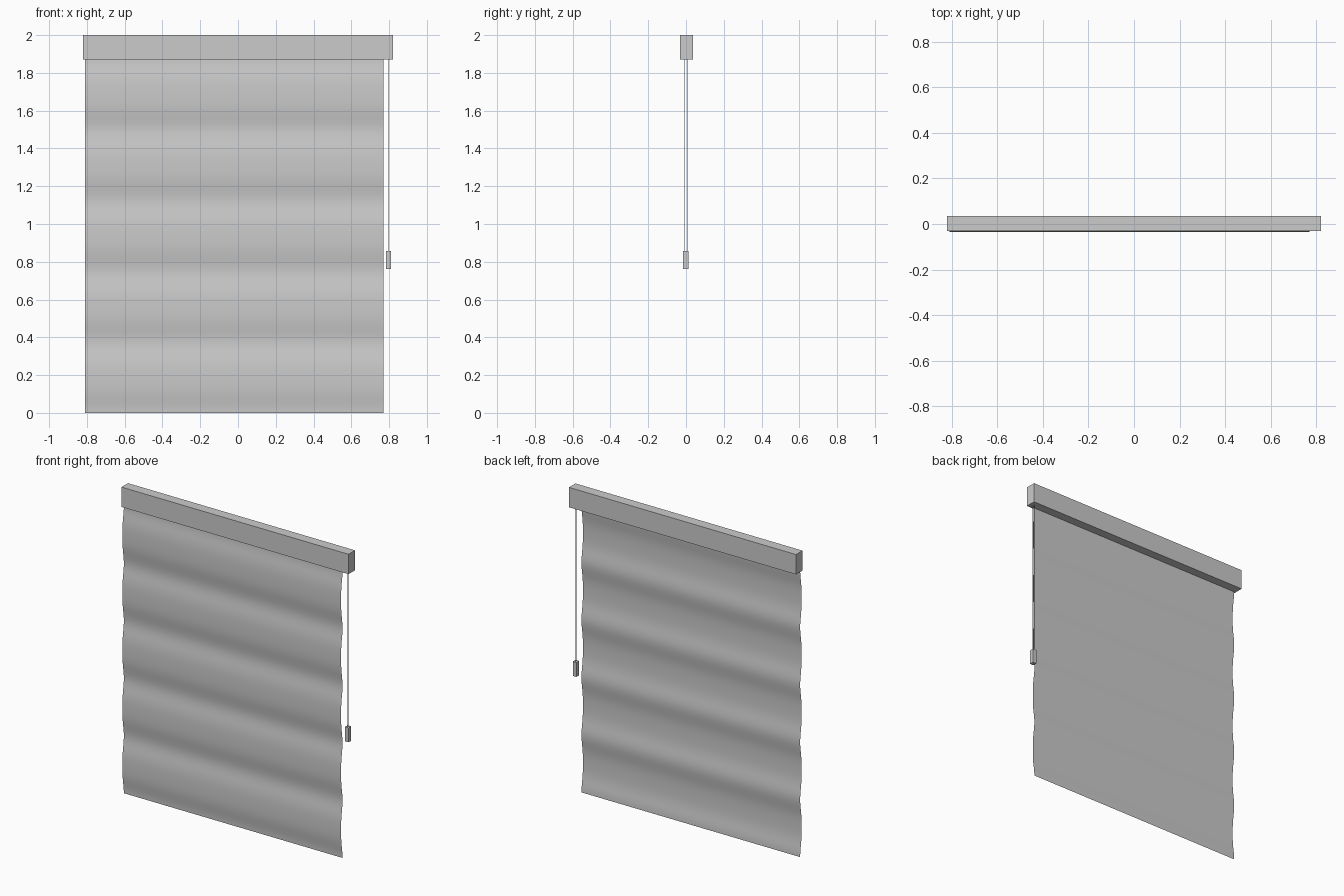
import bpy, bmesh, math

if "Cube" in bpy.data.objects:
    bpy.data.objects.remove(bpy.data.objects["Cube"])


def make(name, bm):
    mesh = bpy.data.meshes.new(name)
    bm.to_mesh(mesh)
    bm.free()
    ob = bpy.data.objects.new(name, mesh)
    bpy.context.collection.objects.link(ob)
    return ob


def box(name, lo, hi):
    bm = bmesh.new()
    bmesh.ops.create_cube(bm, size=1)
    for v in bm.verts:
        v.co = [(l + h) / 2 + c * (h - l) for c, l, h in zip(v.co, lo, hi)]
    return make(name, bm)


# head rail casing
box("head_rail", (-0.82, -0.031, 1.87), (0.82, 0.036, 2.0))

# wavy fabric: broad forward bulges, tighter valleys
bm = bmesh.new()
rows, top, pitch = 100, 1.875, 0.375
prev = None
for i in range(rows + 1):
    z = top * i / rows
    t = 2 * math.pi * (z / pitch - 0.5)
    y = -0.030 - 0.0075 * math.cos(t) + 0.00145 * math.cos(2 * t)
    row = [bm.verts.new((x, y, z)) for x in (-0.81, 0.77)]
    if prev:
        bm.faces.new((prev[0], prev[1], row[1], row[0])).smooth = True
    prev = row
make("fabric", bm)

# pair of pull cords
for name, y in (("cord_front", -0.009), ("cord_back", 0.006)):
    bm = bmesh.new()
    bmesh.ops.create_cone(bm, cap_ends=True, segments=8, radius1=0.002,
                          radius2=0.002, depth=1.05)
    for f in bm.faces:
        f.smooth = len(f.verts) == 4
    cord = make(name, bm)
    cord.location = (0.796, y, 1.355)

# cord weight
box("cord_weight", (0.783, -0.015, 0.763), (0.809, 0.013, 0.857))
